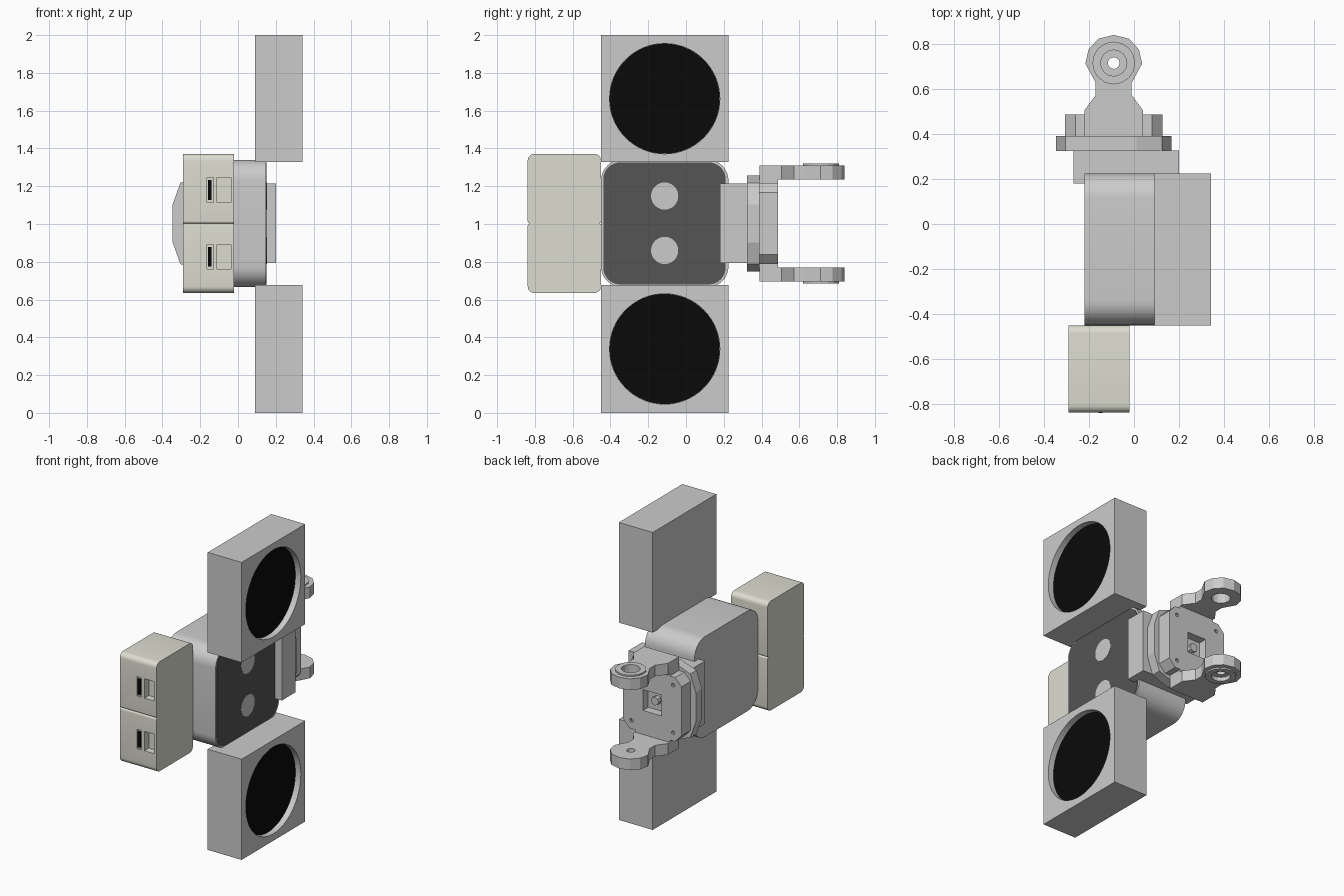
import bpy, bmesh, math

if "Cube" in bpy.data.objects:
    bpy.data.objects.remove(bpy.data.objects["Cube"])

CX, CZ = -0.09, 1.003      # axis of the bracket
BY = -0.113                # middle of body and speakers in y


def material(name, c):
    m = bpy.data.materials.new(name)
    m.diffuse_color = (*c, 1)
    m.use_nodes = True
    m.node_tree.nodes["Principled BSDF"].inputs["Base Color"].default_value = m.diffuse_color
    return m


BEIGE = material("beige", (0.72, 0.72, 0.63))
DARK = material("dark_grey", (0.09, 0.09, 0.09))
BLACK = material("black", (0.003, 0.003, 0.003))


def prism(name, pts, axis, a, b, mat=None, smooth=False):
    """Extrude a 2D outline along an axis from a to b."""
    place = {'x': lambda p, t: (t, p[0], p[1]),
             'y': lambda p, t: (p[0], t, p[1]),
             'z': lambda p, t: (p[0], p[1], t)}[axis]
    bm = bmesh.new()
    lo = [bm.verts.new(place(p, a)) for p in pts]
    hi = [bm.verts.new(place(p, b)) for p in pts]
    bm.faces.new(lo)
    bm.faces.new(hi)
    n = len(pts)
    for i in range(n):
        j = (i + 1) % n
        bm.faces.new((lo[i], lo[j], hi[j], hi[i]))
    bmesh.ops.recalc_face_normals(bm, faces=bm.faces)
    me = bpy.data.meshes.new(name)
    bm.to_mesh(me)
    bm.free()
    ob = bpy.data.objects.new(name, me)
    bpy.context.collection.objects.link(ob)
    if mat:
        me.materials.append(mat)
    if smooth:
        activate(ob)
        bpy.ops.object.shade_smooth_by_angle(angle=math.radians(30))
    return ob


def activate(ob):
    bpy.ops.object.select_all(action='DESELECT')
    ob.select_set(True)
    bpy.context.view_layer.objects.active = ob


def cut(ob, cutter):
    """Subtract a helper and remove it."""
    mod = ob.modifiers.new("cut", 'BOOLEAN')
    mod.operation = 'DIFFERENCE'
    mod.solver = 'EXACT'
    mod.object = cutter
    activate(ob)
    bpy.ops.object.modifier_apply(modifier=mod.name)
    bpy.data.objects.remove(cutter)


def rect(u0, u1, v0, v1):
    return [(u0, v0), (u1, v0), (u1, v1), (u0, v1)]


def circle(u, v, r, n):
    return [(u + r * math.cos(2 * math.pi * i / n), v + r * math.sin(2 * math.pi * i / n)) for i in range(n)]


def rounded(u0, u1, v0, v1, r_low, r_high, n=6):
    """Rounded rectangle with separate lower and upper corner radii."""
    pts = []
    for k, (u, v, r) in enumerate([(u1 - r_high, v1 - r_high, r_high), (u0 + r_high, v1 - r_high, r_high),
                                   (u0 + r_low, v0 + r_low, r_low), (u1 - r_low, v0 + r_low, r_low)]):
        for i in range(n + 1):
            a = math.pi / 2 * (k + i / n)
            pts.append((u + r * math.cos(a), v + r * math.sin(a)))
    return pts


def mirrored(half):
    """Eight-way or two-way outline from points on one side of the axis."""
    return half + [(-u, v) for u, v in reversed(half) if u > 0]


def centred(pts):
    return [(CX + u, CZ + v) for u, v in pts]


# Main body with dark face panel and two round sensors
prism("main_body", rounded(-0.45, 0.225, 0.666, 1.34, 0.11, 0.11, 8), 'x', -0.22, 0.148, smooth=True)
prism("face_panel", rounded(-0.438, 0.21, 0.68, 1.326, 0.09, 0.09, 8), 'x', 0.14, 0.151, DARK, True)
for side, z in (("lower", 0.86), ("upper", 1.148)):
    prism(side + "_sensor", circle(BY, z, 0.072, 32), 'x', 0.145, 0.153, smooth=True)

# Speaker boxes with recessed black discs
for side, z0, z1 in (("lower", 0, 0.677), ("upper", 1.327, 2.0)):
    zc = (z0 + z1) / 2
    box = prism(side + "_speaker_box", rect(-0.45, 0.225, z0, z1), 'x', 0.09, 0.342)
    cut(box, prism("cutter", circle(BY, zc, 0.292, 64), 'x', 0.30, 0.4))
    prism(side + "_speaker_disc", circle(BY, zc, 0.2915, 64), 'x', 0.295, 0.302, BLACK)

# Two stacked beige front modules with slot and socket
for side, z0, z1, rl, rh in (("lower", 0.635, 1.003, 0.035, 0.012), ("upper", 1.003, 1.371, 0.012, 0.035)):
    zc = 1.18 if side == "upper" else 0.826
    mod = prism(side + "_front_module", rounded(-0.838, -0.45, z0, z1, rl, rh), 'x', -0.292, -0.02, BEIGE, True)
    cut(mod, prism("cutter", rect(-0.11, -0.038, zc - 0.065, zc + 0.065), 'y', -0.9, -0.79))
    cut(mod, prism("cutter", rect(-0.165, -0.13, zc - 0.065, zc + 0.065), 'y', -0.9, -0.828))
    prism(side + "_slot", rect(-0.158, -0.14, zc - 0.052, zc + 0.052), 'y', -0.84, -0.82, BLACK)

# Mounting block and rounded flange behind the body
prism("mount_block", rect(-0.268, 0.2, 0.793, 1.215), 'y', 0.18, 0.326)
prism("flange", centred(mirrored([(0.1, -0.255), (0.215, -0.215), (0.256, -0.1),
                                  (0.256, 0.1), (0.215, 0.215), (0.1, 0.255)])), 'y', 0.324, 0.39)

# Bracket plate with square pocket, centre pin and corner holes
plate = prism("bracket_plate", centred(mirrored([(0.17, -0.215), (0.217, -0.165),
                                                 (0.217, 0.165), (0.17, 0.215)])), 'y', 0.388, 0.487)
cut(plate, prism("cutter", centred(rect(-0.07, 0.07, -0.07, 0.07)), 'y', 0.43, 0.6))
prism("centre_pin", centred(circle(0, 0, 0.028, 8)), 'y', 0.425, 0.46)
for sx in (-1, 1):
    for sz in (-1, 1):
        cut(plate, prism("cutter", centred(circle(0.155 * sx, 0.16 * sz, 0.013, 8)), 'y', 0.47, 0.6))

# Bracket arms with ring bosses
half = [(0.13, 0.388), (0.13, 0.505), (0.08, 0.572), (0.08, 0.628), (0.126, 0.712),
        (0.112, 0.775), (0.068, 0.823), (0, 0.84)]
outline = [(CX + u, v) for u, v in mirrored(half)]
AY = 0.715
for side, s, hole in (("lower", -1, 0.026), ("upper", 1, 0.058)):
    parts = (("arm", outline, 0.232, 0.307), ("boss", circle(CX, AY, 0.095, 16), 0.30, 0.317))
    for label, pts, d0, d1 in parts:
        ob = prism(f"{side}_{label}", pts, 'z', CZ + s * d0, CZ + s * d1)
        cut(ob, prism("cutter", circle(CX, AY, hole, 16), 'z', CZ + s * 0.1, CZ + s * 0.5))
        if side == "lower":
            cut(ob, prism("cutter", circle(CX, AY, 0.058, 16), 'z', CZ + s * 0.29, CZ + s * 0.5))
    # Root joining the arm to the plate
    prism(side + "_arm_root", [(CX - 0.13, CZ + s * 0.2), (CX + 0.13, CZ + s * 0.2),
                               (CX + 0.13, CZ + s * 0.24), (CX - 0.13, CZ + s * 0.24)], 'y', 0.389, 0.486)
